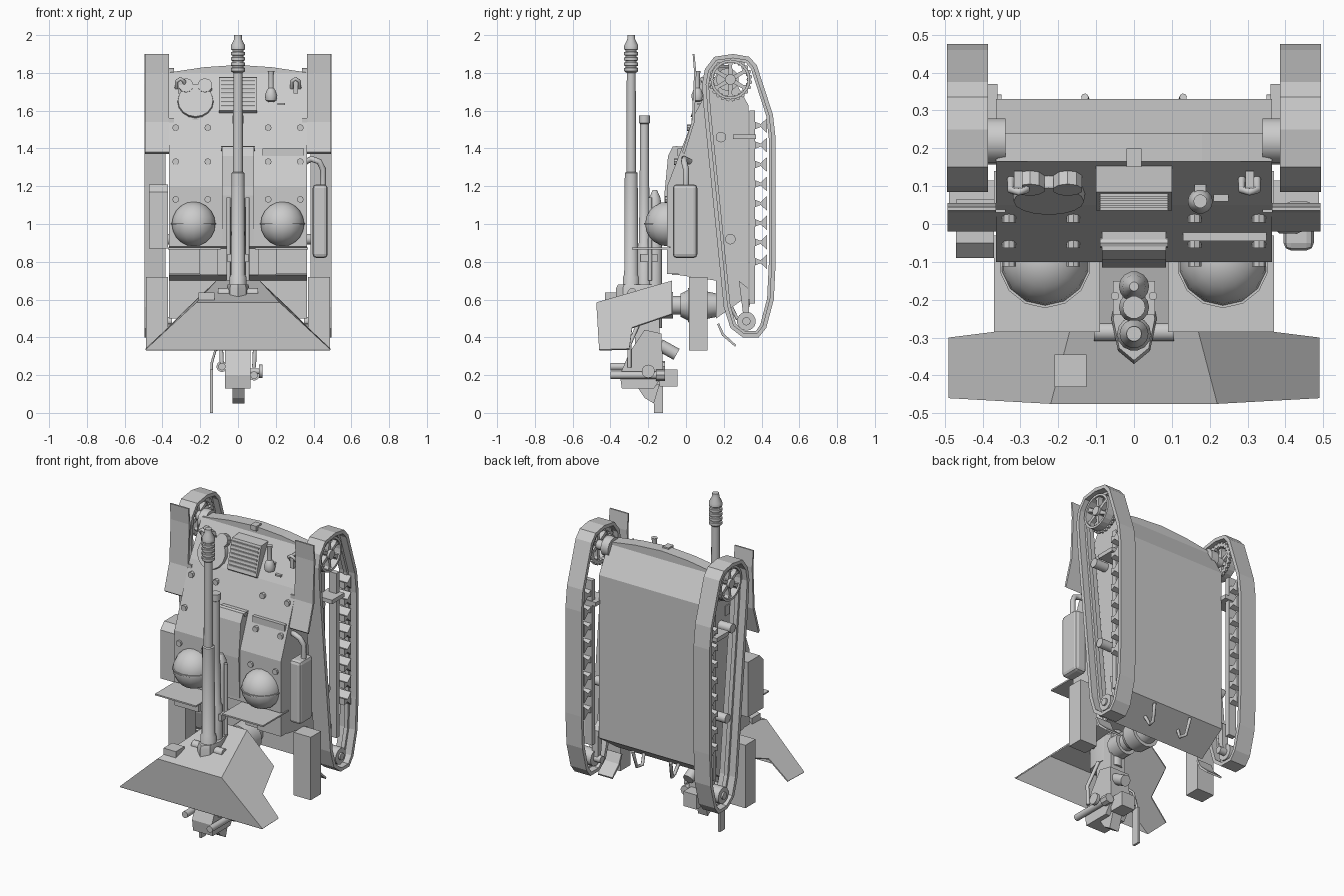
import bpy, bmesh, math
from mathutils import Vector

if "Cube" in bpy.data.objects:
    bpy.data.objects.remove(bpy.data.objects["Cube"])

def finish(name, bm, smooth=False, solid=0, bevel=0):
    bmesh.ops.recalc_face_normals(bm, faces=bm.faces)
    me = bpy.data.meshes.new(name)
    bm.to_mesh(me); bm.free()
    ob = bpy.data.objects.new(name, me)
    bpy.context.collection.objects.link(ob)
    if solid:
        m = ob.modifiers.new("solid", 'SOLIDIFY'); m.thickness = solid; m.offset = -1
    if bevel:
        m = ob.modifiers.new("bevel", 'BEVEL'); m.width = bevel; m.segments = 2
    if smooth:
        bpy.ops.object.select_all(action='DESELECT')
        ob.select_set(True); bpy.context.view_layer.objects.active = ob
        bpy.ops.object.shade_smooth_by_angle(angle=math.radians(35))
    return ob

def box(name, x, y, z, bevel=0):
    bm = bmesh.new()
    bmesh.ops.create_cube(bm, size=1)
    for v in bm.verts:
        v.co = [(a[0] + a[1]) / 2 + c * abs(a[1] - a[0]) for a, c in zip((x, y, z), v.co)]
    return finish(name, bm, bevel=bevel)

def cyl(name, p0, p1, r0, r1=None, n=14):
    p0, p1 = Vector(p0), Vector(p1)
    bm = bmesh.new()
    bmesh.ops.create_cone(bm, cap_ends=True, segments=n, radius1=r0,
                          radius2=r0 if r1 is None else r1, depth=(p1 - p0).length)
    ob = finish(name, bm, smooth=True)
    ob.rotation_mode = 'QUATERNION'
    ob.rotation_quaternion = (p1 - p0).to_track_quat('Z', 'Y')
    ob.location = (p0 + p1) / 2
    return ob

def prism(name, pts, x0, x1, caps=True, solid=0):
    """Side profile of (y, z) points pushed from x0 to x1."""
    bm = bmesh.new()
    a = [bm.verts.new((x0, y, z)) for y, z in pts]
    b = [bm.verts.new((x1, y, z)) for y, z in pts]
    for i in range(len(pts)):
        j = (i + 1) % len(pts)
        bm.faces.new((a[i], a[j], b[j], b[i]))
    if caps:
        bm.faces.new(a); bm.faces.new(b)
    return finish(name, bm, solid=solid)

def lathe(name, prof, x, y, n=14, sy=1):
    """(radius, z) profile turned about an upright axis."""
    bm = bmesh.new()
    rings = [[bm.verts.new((x + r * math.cos(k * math.tau / n), y + sy * r * math.sin(k * math.tau / n), z))
              for k in range(n)] for r, z in prof]
    for a, b in zip(rings, rings[1:]):
        for k in range(n):
            bm.faces.new((a[k], a[(k + 1) % n], b[(k + 1) % n], b[k]))
    bm.faces.new(rings[0]); bm.faces.new(rings[-1])
    return finish(name, bm, smooth=True)

def pipe(name, pts, r):
    cu = bpy.data.curves.new(name, 'CURVE')
    cu.dimensions = '3D'; cu.bevel_depth = r; cu.bevel_resolution = 2; cu.use_fill_caps = True
    sp = cu.splines.new('POLY'); sp.points.add(len(pts) - 1)
    for p, c in zip(sp.points, pts):
        p.co = (*c, 1)
    ob = bpy.data.objects.new(name, cu)
    bpy.context.collection.objects.link(ob)

def deck(z):
    """y of the sloped hull face at height z."""
    line = [(1.2, -.1), (1.6, .05), (1.83, .165)]
    if z <= 1.2: return -.1
    for (za, ya), (zb, yb) in zip(line, line[1:]):
        if z <= zb: return ya + (yb - ya) * (z - za) / (zb - za)
    return .165

# hull with a gently arched nose
prism("hull", [(.33, .62), (.33, 1.63), (.24, 1.79), (.165, 1.8), (.05, 1.59), (-.1, 1.2),
               (-.1, .88), (-.04, .87), (-.04, .73), (.16, .7), (.16, .5)], -.365, .365)
arch = prism("nose_arch", [(-.36, 1.79), (-.36, 1.803), (-.18, 1.83), (0, 1.842), (.18, 1.83), (.36, 1.803), (.36, 1.79)], .165, .24)
arch.rotation_euler.z = math.pi / 2
box("nose_bracket", (-.02, .02), (.15, .2), (1.82, 1.85))

# running gear on both sides
track = [(.25, 1.9), (.15, 1.885), (.1, 1.82), (.085, 1.74), (.095, 1.6), (.2, .56), (.235, .45), (.3, .4),
         (.385, .4), (.425, .45), (.465, .6), (.475, .8), (.475, 1.45), (.46, 1.58), (.375, 1.84), (.335, 1.885)]
SY, SZ = .235, 1.765
for s in (-1, 1):
    prism("track_belt", track, s * .385, s * .494, caps=False, solid=.022)
    prism("track_guide", track, s * .425, s * .45, caps=False, solid=.036)
    # spoked sprocket: toothed ring inside, plain rim and spokes outside
    teeth = [(SY + r * math.cos(k * math.tau / 72), SZ + r * math.sin(k * math.tau / 72))
             for k in range(72) for r in [.116 if k % 3 else .104]]
    rim = [(SY + .105 * math.cos(k * math.tau / 24), SZ + .105 * math.sin(k * math.tau / 24)) for k in range(24)]
    prism("sprocket_teeth", teeth, s * .41, s * .425, caps=False, solid=.02)
    prism("sprocket_rim", rim, s * .425, s * .475, caps=False, solid=.014)
    for k in range(6):
        a = k * math.tau / 6 + math.pi / 6
        dy, dz = math.cos(a), math.sin(a)
        prism("sprocket_spoke", [(SY + dy * u - dz * w, SZ + dz * u + dy * w)
              for u, w in ((.02, .012), (.075, .009), (.1, .024), (.1, -.024), (.075, -.009), (.02, -.012))], s * .435, s * .465)
    cyl("sprocket_hub", (s * .34, SY, SZ), (s * .48, SY, SZ), .028)
    cyl("final_drive", (s * .34, SY - .015, SZ), (s * .39, SY - .015, SZ), .06)
    # idler and return rollers
    cyl("idler_wheel", (s * .395, .32, .485), (s * .48, .32, .485), .05)
    cyl("idler_axle", (s * .35, .32, .485), (s * .49, .32, .485), .022)
    prism("idler_arm", [(.28, .7), (.33, .66), (.335, .5), (.305, .5)], s * .37, s * .41)
    for y, z in ((.235, .92), (.185, 1.46)):
        cyl("return_roller", (s * .36, y, z), (s * .45, y, z), .028)
    # suspension beam with paired spring brackets
    box("suspension_beam", (s * .39, s * .44), (.335, .365), (.58, 1.6))
    box("suspension_arm", (s * .36, s * .47), (.25, .37), (1.45, 1.475))
    for k in range(8):
        z = .8 + k * .103
        prism("spring_bracket", [(.365, z + .02), (.395, z + .008), (.43, z + .04), (.43, z - .04),
              (.395, z - .008), (.365, z - .02)], s * .395, s * .475)
    # fenders, rear bins, dome shelf and rear flap
    prism("fender", [(.035, 1.9), (.045, 1.9), (.055, 1.8), (.045, 1.54), (-.008, 1.37), (-.02, 1.38),
                     (.03, 1.54), (.043, 1.8)], s * .365, s * .492)
    box("fender_bracket", (s * .34, s * .37), (.03, .14), (1.5, 1.56))
    box("rear_bin", (s * .37, s * .488), (.015, .115), (.33, .72))
    box("dome_shelf", (s * .09, s * .37), (-.285, -.03), (.866, .875))
    box("deck_end_panel", (s * .105, s * .2), (-.075, 0), (.73, .87))
    box("deck_end_wall", (s * .2, s * .365), (-.1, 0), (.735, .866))
    prism("rear_flap", [(.165, .47), (.19, .41), (.26, .35), (.265, .36), (.2, .42), (.175, .475)], s * .32, s * .42)
    pipe("tow_loop", [(s * .12, .24, .56), (s * .11, .27, .5), (s * .12, .31, .5), (s * .13, .335, .6)], .01)
    # turret-like dome
    bm = bmesh.new()
    bmesh.ops.create_uvsphere(bm, u_segments=14, v_segments=10, radius=.118)
    for v in bm.verts:
        v.co += Vector((s * .235, -.098, 1.0))
    finish("dome", bm, smooth=True)
    cyl("dome_band", (s * .235, -.1, .998), (s * .235, -.1, 1.006), .122)
    # tow eye and deck hinges
    y = deck(1.74)
    pipe("tow_eye", [(s * .325, y, 1.72), (s * .325, y - .03, 1.755), (s * .305, y - .035, 1.77),
                     (s * .285, y - .03, 1.755), (s * .285, y, 1.72)], .01)
    box("tow_eye_base", (s * .295, s * .317), (y - .03, y + .02), (1.69, 1.77))
    for x, z in ((.33, 1.51), (.16, 1.51), (.33, 1.33), (.16, 1.33), (.33, 1.13), (.16, 1.13)):
        cyl("hinge", (s * x, deck(z) + .01, z), (s * x, deck(z) - .012, z), .018, n=8)

# left tool bin and right muffler with exhaust
prism("tool_bin", [(.065, .87), (-.09, .87), (-.09, 1.17), (-.05, 1.21), (.065, 1.21)], -.47, -.37)
box("muffler", (.395, .475), (-.07, .06), (.82, 1.21), bevel=.02)
pipe("exhaust_pipe", [(.45, 0, 1.2), (.45, 0, 1.29), (.43, -.01, 1.33), (.39, -.01, 1.345), (.36, .02, 1.33)], .016)

# driver hatch, louvre, lamp and deck plates
y = deck(1.65)
cyl("driver_hatch", (-.225, y + .045, 1.63), (-.225, y - .015, 1.655), .1, .093, n=16)
for sx in (-1, 1):
    cyl("hatch_lid", (-.225 + sx * .05, y + .05, 1.72), (-.225 + sx * .05, y + .015, 1.735), .04, n=10)
box("hatch_periscope", (-.24, -.21), (y - .04, y + .02), (1.52, 1.56))
prism("louvre_frame", [(.165, 1.78), (.085, 1.775), (.035, 1.6), (.06, 1.58)], -.1, .1)
for k in range(7):
    z = 1.62 + k * .022
    box("louvre_slat", (-.09, .09), (.03 + (z - 1.6) * .28, .09), (z, z + .009))
lathe("lamp", [(.012, 1.645), (.028, 1.655), (.033, 1.68), (.022, 1.71), (.014, 1.72), (.014, 1.79), (.018, 1.81)], .175, .06)
box("lamp_base", (.16, .19), (.05, .13), (1.66, 1.69))
box("lower_deck_plate", (.13, .35), (-.045, .02), (1.36, 1.4))
box("deck_step", (.21, .25), (.06, .11), (1.63, 1.64))
prism("centre_cover", [(0, 1.41), (-.07, 1.41), (-.095, 1.36), (-.115, 1.15), (-.105, .9), (0, .9)], -.085, .085)
cyl("cover_handle", (-.09, -.05, 1.4), (.09, -.05, 1.4), .014, n=8)

# gun shield: front, top and notched side plates
bm = bmesh.new()
A, B, C = (.22, -.475, .585), (.49, -.46, .335), (.115, -.075, .7)
rest = [(.3, -.075, .525), (.37, -.285, .453), (.49, -.3, .34)]
P = {s: [bm.verts.new((s * x, y, z)) for x, y, z in [A, B, C] + rest] for s in (-1, 1)}
l, r = P[-1], P[1]
bm.faces.new((l[0], l[1], r[1], r[0]))
bm.faces.new((l[2], l[0], r[0], r[2]))
for q in (l, r):
    bm.faces.new([q[i] for i in (0, 2, 3, 4, 5, 1)])
finish("gun_shield", bm, solid=.008)
box("sight_cover", (-.21, -.125), (-.43, -.345), (.58, .637))

# barrel with ribbed muzzle, and the recoil tubes behind it
muzzle = [(.026, 1.8)]
for k in range(4):
    z = 1.81 + k * .028
    muzzle += [(.038, z), (.038, z + .016), (.03, z + .018), (.03, z + .026)]
muzzle += [(.038, 1.925), (.038, 1.945), (.022, 1.975), (.02, 2.0)]
lathe("muzzle_brake", muzzle, 0, -.29)
lathe("barrel", [(.045, .5), (.045, .72), (.038, .73), (.035, 1.27), (.027, 1.275), (.024, 1.81)], 0, -.29)
lathe("upper_recoil_tube", [(.04, .5), (.04, .88), (.03, .9), (.026, 1.2), (.024, 1.53), (.03, 1.535), (.03, 1.575)], 0, -.22)
lathe("lower_recoil_tube", [(.04, .45), (.04, 1.08), (.03, 1.14), (.012, 1.18)], 0, -.165)
lathe("mantlet", [(.06, .5), (.06, .66), (.055, .68)], 0, -.25, n=8, sy=2)
cyl("trunnion", (-.105, -.285, .635), (.105, -.285, .635), .025)
for s in (-1, 1):
    cyl("elevating_rod", (s * .05, -.19, .7), (s * .05, -.19, 1.14), .011)
    box("cradle_clamp", (s * .03, s * .055), (-.24, -.15), (.8, .84))

# cradle, breech and gunner controls under the shield
box("cradle", (-.05, .05), (-.27, -.14), (.3, .65))
prism("breech_block", [(-.34, .13), (-.35, .2), (-.3, .32), (-.22, .44), (-.13, .42), (-.12, .2), (-.17, .13)], -.07, .065)
prism("breech_tail", [(-.26, .14), (-.22, .08), (-.17, .05), (-.14, .15)], -.03, .035)
for x, z in ((-.085, .245), (.085, .2)):
    cyl("breech_cylinder", (x, -.4, z), (x, -.11, z), .02)
    cyl("breech_cylinder_cap", (x, -.16, z), (x, -.11, z), .03, n=8)
cyl("elevation_axle", (.03, -.2, .22), (.13, -.2, .22), .014)
cyl("elevation_wheel", (.11, -.2, .22), (.13, -.2, .22), .035)
for s in (-1, 1):
    pipe("recoil_guard", [(s * .06, -.24, .5), (s * .09, -.3, .36), (s * .085, -.3, .24)], .011)
pipe("firing_lever", [(-.07, -.17, .36), (-.12, -.15, .33), (-.14, -.145, .26), (-.14, -.145, .1)], .007)
box("lever_pad", (-.147, -.133), (-.17, -.122), (0, .23))
box("counterweight", (-.04, .05), (-.14, -.045), (.14, .23))
cyl("shoulder_rest", (.02, -.14, .36), (.02, -.05, .31), .033)

# pedestal that carries the gun
for y0, y1, r0, r1 in ((-.15, -.07, .07, .07), (-.07, -.03, .05, .05), (-.03, .01, .06, .08), (.01, .1, .09, .095), (.1, .17, .075, .06)):
    cyl("pedestal", (0, y0, .57), (0, y1, .57), r0, r1)
